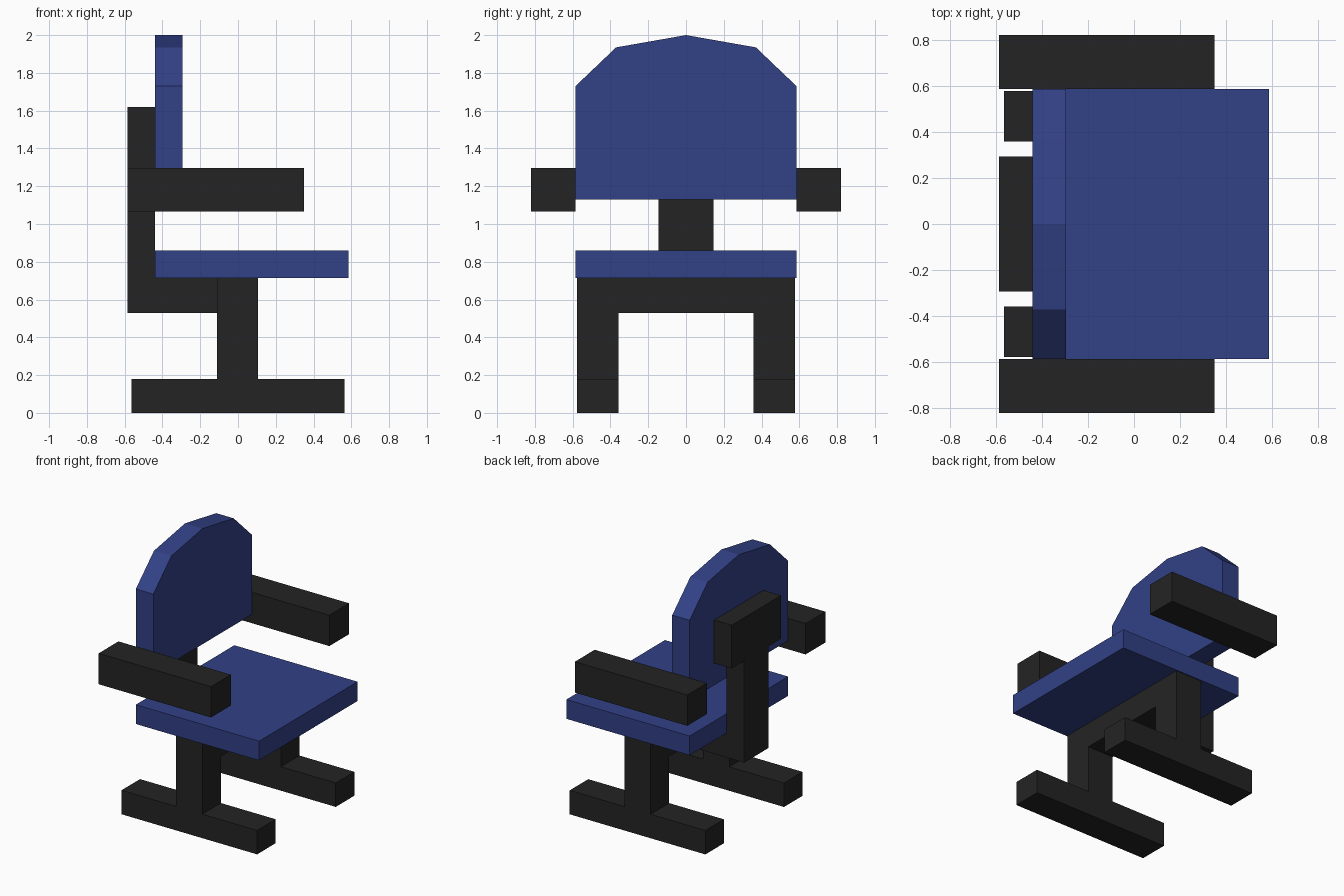
import bpy, bmesh

cube = bpy.data.objects.get("Cube")
if cube:
    bpy.data.objects.remove(cube, do_unlink=True)


def make_material(name, rgb):
    mat = bpy.data.materials.new(name)
    mat.use_nodes = True
    mat.diffuse_color = (*rgb, 1)
    mat.node_tree.nodes["Principled BSDF"].inputs["Base Color"].default_value = (*rgb, 1)
    return mat


blue = make_material("blue_upholstery", (0.032, 0.053, 0.24))
black = make_material("black_frame", (0.0175, 0.0175, 0.0175))


def extrude_profile(name, half, x0, x1, mat):
    """Mirror a half outline of (y, z) points and extrude it from x0 to x1."""
    outline = half + [(-y, z) for y, z in reversed(half) if y > 0]
    bm = bmesh.new()
    face = bm.faces.new([bm.verts.new((x0, y, z)) for y, z in outline])
    ext = bmesh.ops.extrude_face_region(bm, geom=[face])
    moved = [g for g in ext["geom"] if isinstance(g, bmesh.types.BMVert)]
    bmesh.ops.translate(bm, verts=moved, vec=(x1 - x0, 0, 0))
    bmesh.ops.recalc_face_normals(bm, faces=bm.faces)
    return finish(name, bm, mat)


def box(name, x, y, z, mat):
    """Box from (low, high) ranges on each axis."""
    bm = bmesh.new()
    bmesh.ops.create_cube(bm, size=1)
    for v in bm.verts:
        v.co = [lo + (c + 0.5) * (hi - lo) for c, (lo, hi) in zip(v.co, (x, y, z))]
    return finish(name, bm, mat)


def finish(name, bm, mat):
    mesh = bpy.data.meshes.new(name)
    bm.to_mesh(mesh)
    bm.free()
    mesh.materials.append(mat)
    obj = bpy.data.objects.new(name, mesh)
    bpy.context.collection.objects.link(obj)
    return obj


# Upholstered seat and faceted backrest
box("seat", (-0.44, 0.585), (-0.585, 0.585), (0.715, 0.86), blue)
extrude_profile("backrest", [(0.585, 1.13), (0.585, 1.73), (0.37, 1.935), (0, 2.0)],
                -0.44, -0.295, blue)

# T-shaped spine behind the backrest, joined to the frame by a beam
extrude_profile("back_spine", [(0.145, 0.53), (0.145, 1.295), (0.293, 1.295), (0.293, 1.62)],
                -0.585, -0.44, black)
box("under_seat_beam", (-0.44, -0.11), (-0.145, 0.145), (0.53, 0.715), black)

# Arch of two legs and a crossbar
extrude_profile("leg_frame", [(0.357, 0.53), (0.357, 0.18), (0.577, 0.18), (0.577, 0.715)],
                -0.11, 0.107, black)

# Paired feet and armrests
for side, s in (("front", -1), ("back", 1)):
    box(side + "_foot", (-0.565, 0.563), sorted((s * 0.357, s * 0.577)), (0, 0.18), black)
    box(side + "_armrest", (-0.585, 0.35), sorted((s * 0.585, s * 0.82)), (1.065, 1.297), black)
